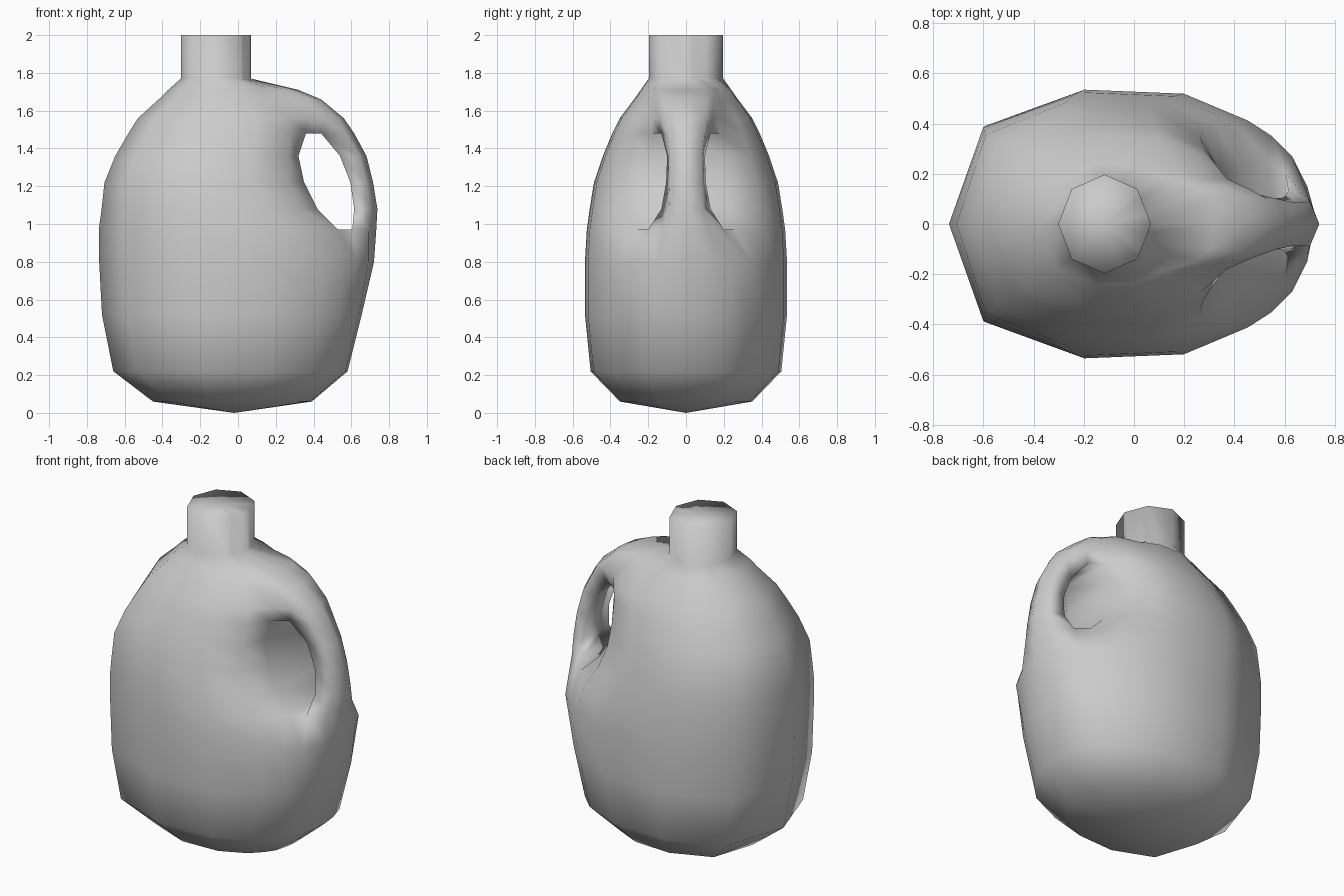
import bpy, bmesh, math

if "Cube" in bpy.data.objects:
    bpy.data.objects.remove(bpy.data.objects["Cube"])

# Half plan outline of the body, normalised (back ridge to handle ridge)
PLAN = [(-1, 0), (-.8, .73), (-.24, 1), (.32, .97), (.68, .77),
        (.84, .58), (.93, .43), (.98, .22), (1, 0)]

# Body levels: z, x min, x max of the body, half depth
BODY = [(.06, -.45, .39, .35), (.22, -.66, .58, .505), (.52, -.72, .655, .535),
        (.80, -.735, .68, .535), (.97, -.737, .62, .525), (1.08, -.722, .53, .51),
        (1.22, -.707, .46, .487), (1.36, -.65, .44, .44), (1.48, -.58, .44, .39),
        (1.56, -.53, .42, .35), (1.66, -.42, .30, .275), (1.71, -.37, .21, .24)]

# Handle: level z -> recess edge, handle inner edge, handle outer edge (x, y), ridge x
HANDLE = {.80: ((.55, .35), (.63, .27), (.69, .15), .72),
          .97: ((.53, .26), (.605, .20), (.69, .12), .732),
          1.08: ((.42, .23), (.615, .13), (.70, .09), .738),
          1.22: ((.35, .21), (.595, .105), (.68, .085), .715),
          1.36: ((.32, .20), (.54, .10), (.64, .085), .68),
          1.48: ((.36, .18), (.44, .13), (.57, .10), .615),
          1.56: ((.37, .18), (.46, .14), (.53, .10), .56),
          1.66: ((.27, .175), (.36, .15), (.42, .11), .44),
          1.71: ((.18, .17), (.25, .15), (.305, .10), .32)}
HOLE = (4, 8)            # first and last level of the finger hole

bm = bmesh.new()


def add_ring(half, z):
    pts = half + [(x, -y) for x, y in half[7:0:-1]]
    return [bm.verts.new((x, y, z)) for x, y in pts]


def neck_outline():
    """Half of an octagon, resampled to nine points."""
    corner = [(-.117 - .185 * math.cos(k * math.pi / 4),
               .197 * math.sin(k * math.pi / 4)) for k in range(5)]
    out = []
    for t in (0, 1, 2, 2.5, 3, 3.25, 3.5, 3.75, 4):
        k = min(int(t), 3)
        f = t - k
        out.append(tuple(a + (b - a) * f for a, b in zip(corner[k], corner[k + 1])))
    return out


# Body and handle rings
rings = []
for z, x0, x1, hy in BODY:
    c, h = (x0 + x1) / 2, (x1 - x0) / 2
    half = [(c + u * h, v * hy) for u, v in PLAN]
    if z in HANDLE:
        a, b, d, ridge = HANDLE[z]
        half[5:] = [a, b, d, (ridge, 0)]
    rings.append(add_ring(half, z))

# Neck rings
for z in (1.77, 2.0):
    rings.append(add_ring(neck_outline(), z))

# Skin between rings, leaving the finger hole open
for k, (lo, hi) in enumerate(zip(rings, rings[1:])):
    in_hole = HOLE[0] <= k < HOLE[1]
    for j in range(16):
        if in_hole and j in (5, 10):
            continue
        n = (j + 1) % 16
        bm.faces.new((lo[j], lo[n], hi[n], hi[j]))
    # Hole walls: body side and inside of the handle
    if in_hole:
        for j in (5, 6):
            bm.faces.new((lo[j], lo[16 - j], hi[16 - j], hi[j]))

# Hole floor and ceiling
for k in HOLE:
    r = rings[k]
    bm.faces.new((r[5], r[6], r[10], r[11]))

# Bottom and top caps
for ring, centre in ((rings[0], (-.02, 0, 0)), (rings[-1], (-.117, 0, 2.0))):
    v = bm.verts.new(centre)
    for j in range(16):
        bm.faces.new((ring[j], ring[(j + 1) % 16], v))

bmesh.ops.recalc_face_normals(bm, faces=bm.faces)
for f in bm.faces:
    f.smooth = True

mesh = bpy.data.meshes.new("jug")
bm.to_mesh(mesh)
bm.free()
jug = bpy.data.objects.new("jug", mesh)
bpy.context.collection.objects.link(jug)
